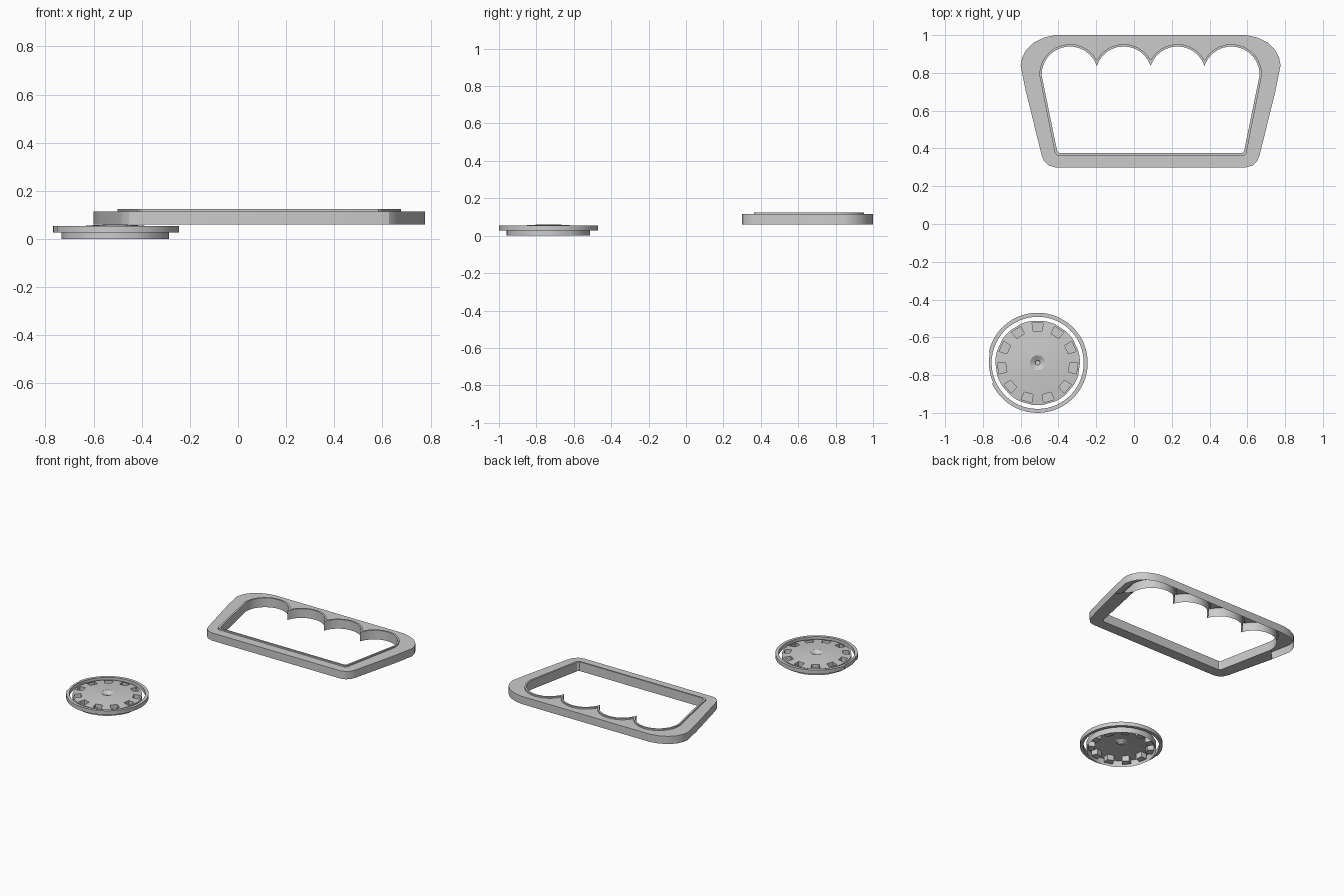
import bpy, bmesh
from math import sin, cos, acos, pi, radians

if "Cube" in bpy.data.objects:
    bpy.data.objects.remove(bpy.data.objects["Cube"])

CX = 0.088                # middle of the grip frame
DX, DY = -0.51, -0.735    # middle of the dial


def finish(bm, name):
    bmesh.ops.recalc_face_normals(bm, faces=bm.faces[:])
    me = bpy.data.meshes.new(name)
    bm.to_mesh(me)
    bm.free()
    ob = bpy.data.objects.new(name, me)
    bpy.context.collection.objects.link(ob)
    bpy.ops.object.select_all(action='DESELECT')
    ob.select_set(True)
    bpy.context.view_layer.objects.active = ob
    bpy.ops.object.shade_smooth_by_angle(angle=radians(28))
    return ob


def bridge(bm, a, b):
    n = len(a)
    for i in range(n):
        j = (i + 1) % n
        bm.faces.new((a[i], a[j], b[j], b[i]))


def mirrored(half):
    left = [(-x, y) for x, y in reversed(half) if x > 1e-5]
    return half + left


def inner_loop(off):
    # Opening with four finger scallops, grown outwards by off
    r, cy = 0.15 + off, 0.79
    cusp = acos(0.1425 / r)
    pts = [(0.483 + off, 0.375 - off), (0.495 + off, 0.387 - off)]
    n = 12
    for i in range(n + 1):
        a = (pi - cusp) * i / n
        pts.append((0.4275 + r * cos(a), cy + r * sin(a)))
    for i in range(1, n + 1):
        a = cusp + (pi - 2 * cusp) * i / n
        pts.append((max(0, 0.1425 + r * cos(a)), cy + r * sin(a)))
    pts[-1] = (0, pts[-1][1])
    return mirrored(pts)


# Grip frame: outer wall, top face, raised lip, inner wall
outer = mirrored([(0.505, 0.30), (0.54, 0.31), (0.565, 0.335), (0.577, 0.365),
                  (0.66, 0.70), (0.688, 0.84), (0.68, 0.88), (0.66, 0.92),
                  (0.62, 0.96), (0.565, 0.987), (0.505, 1.0)])
bm = bmesh.new()


def loop(pts, z):
    return [bm.verts.new((CX + x, y, z)) for x, y in pts]


out_low, out_top = loop(outer, 0.06), loop(outer, 0.115)
lip_pts, hole_pts = inner_loop(0.012), inner_loop(0)
lip_low, lip_top = loop(lip_pts, 0.115), loop(lip_pts, 0.125)
in_top, in_low = loop(hole_pts, 0.125), loop(hole_pts, 0.06)
for a, b in ((out_low, out_top), (lip_low, lip_top),
             (lip_top, in_top), (in_top, in_low)):
    bridge(bm, a, b)
edges = [bm.edges.get((l[i - 1], l[i]))
         for l in (out_top, lip_low) for i in range(len(l))]
bmesh.ops.triangle_fill(bm, edges=edges, use_beauty=True, use_dissolve=False,
                        normal=(0, 0, 1))
# Underside only along the lower bar and legs; the grip bar is open below
bm.faces.new(out_low[-5:] + out_low[:5] + in_low[:3][::-1] + in_low[-3:][::-1])
finish(bm, "grip_frame")

# Dial: shallow domed cup with eleven pockets and a countersunk middle
bm = bmesh.new()
N, HALF = 11, 8.0
angles, pocket_cols = [], set()
for k in range(N):
    mid = 90 + 360 / N * k
    pocket_cols.add(len(angles))
    gap = 360 / N - 2 * HALF
    angles += [mid - HALF] + [mid + HALF + gap * i / 4 for i in range(4)]
profile = [(0.012, 0.038), (0.016, 0.045), (0.04, 0.06), (0.10, 0.057),
           (0.17, 0.051), (0.213, 0.047), (0.224, 0.046), (0.224, 0.0)]
rings = [[bm.verts.new((DX + r * cos(radians(a)), DY + r * sin(radians(a)), z))
          for a in angles] for r, z in profile]
pockets = []
n = len(angles)
for j in range(len(rings) - 1):
    for i in range(n):
        k = (i + 1) % n
        f = bm.faces.new((rings[j][i], rings[j + 1][i],
                          rings[j + 1][k], rings[j][k]))
        if j == 4 and i in pocket_cols:
            pockets.append(f)
bm.faces.new(rings[0])
for f in bmesh.ops.extrude_discrete_faces(bm, faces=pockets)['faces']:
    for v in f.verts:
        v.co.z = 0.012
finish(bm, "dial_cup")

# Loose ring round the dial, slightly thinner along one stretch
bm = bmesh.new()
angs = [2 * i for i in range(0, 180, 3)]
angs = sorted([(a, 0.265) for a in angs if not 168 <= a <= 204]
              + [(a, 0.258) for a in range(169, 204, 6)]
              + [(168, 0.265), (204.5, 0.265), (204, 0.258)])


def circle(z, r=None):
    return [bm.verts.new((DX + (r or ro) * cos(radians(a)),
                          DY + (r or ro) * sin(radians(a)), z))
            for a, ro in angs]


loops = [circle(0.027), circle(0.055), circle(0.055, 0.244), circle(0.027, 0.244)]
for i in range(4):
    bridge(bm, loops[i - 1], loops[i])
finish(bm, "dial_ring")
